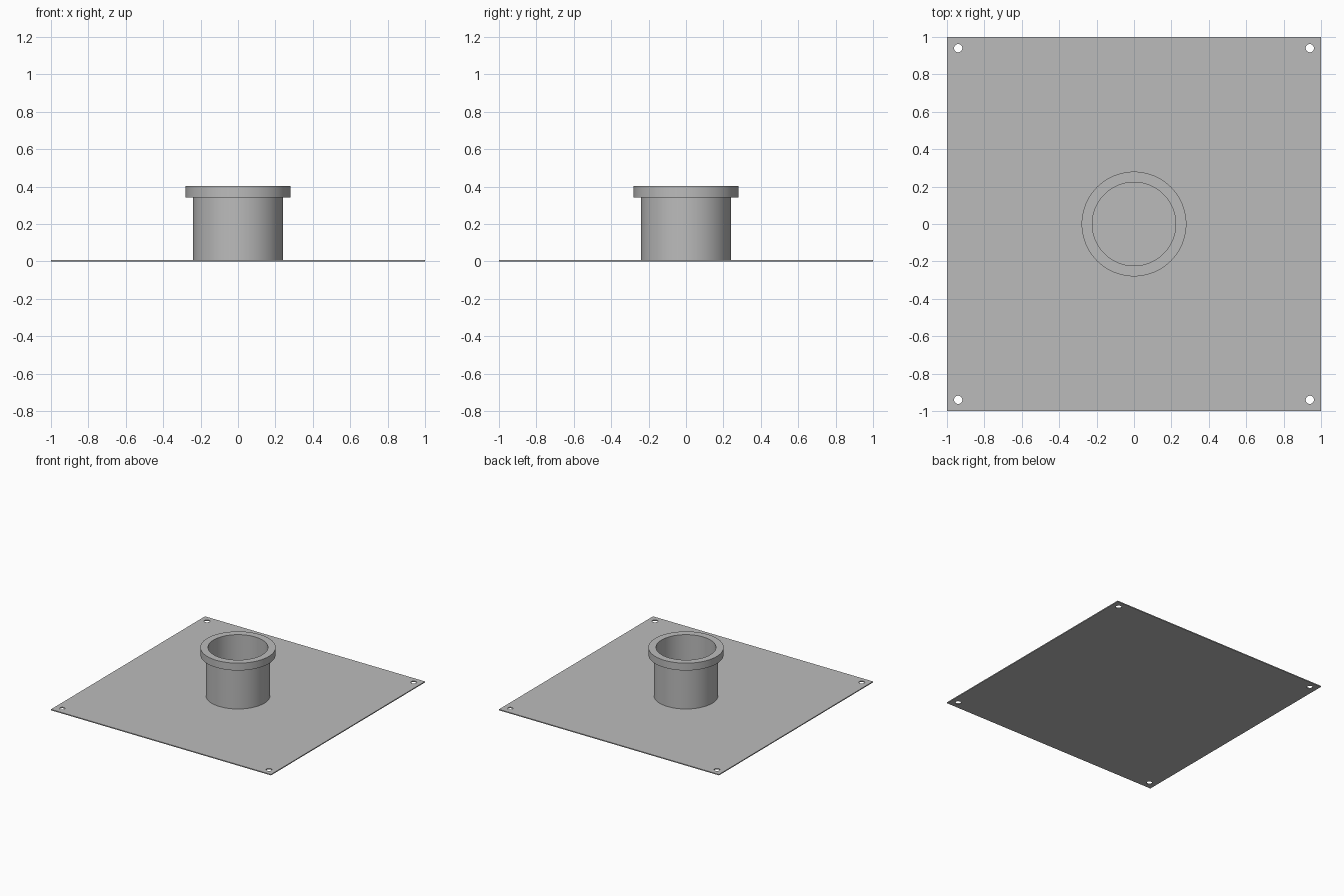
import bpy, bmesh, math
from mathutils import Matrix, Vector

cube = bpy.data.objects.get("Cube")
if cube:
    bpy.data.objects.remove(cube, do_unlink=True)

PLATE = 0.008      # plate thickness
HOLE = 0.94        # hole offset from the centre

grey = bpy.data.materials.new("plain_grey")
grey.use_nodes = True
colour = (0.5, 0.5, 0.5, 1)
grey.diffuse_color = colour
grey.node_tree.nodes["Principled BSDF"].inputs["Base Color"].default_value = colour


def make_object(name, bm):
    bmesh.ops.recalc_face_normals(bm, faces=bm.faces)
    mesh = bpy.data.meshes.new(name)
    bm.to_mesh(mesh)
    bm.free()
    mesh.materials.append(grey)
    obj = bpy.data.objects.new(name, mesh)
    bpy.context.collection.objects.link(obj)
    return obj


def smooth(obj):
    bpy.ops.object.select_all(action='DESELECT')
    obj.select_set(True)
    bpy.context.view_layer.objects.active = obj
    bpy.ops.object.shade_smooth_by_angle(angle=math.radians(30))


# Square base plate
bm = bmesh.new()
bmesh.ops.create_cube(bm, size=1, matrix=Matrix.Translation((0, 0, PLATE / 2))
                      @ Matrix.Diagonal((2, 2, PLATE, 1)))
plate = make_object("base_plate", bm)

# Corner screw holes
bm = bmesh.new()
for x in (-HOLE, HOLE):
    for y in (-HOLE, HOLE):
        bmesh.ops.create_cone(bm, cap_ends=True, segments=32, radius1=0.022, radius2=0.022,
                              depth=0.1, matrix=Matrix.Translation((x, y, 0)))
cutter = make_object("hole_cutter", bm)
cutter.hide_render = True
cut = plate.modifiers.new("screw_holes", 'BOOLEAN')
cut.object = cutter
cut.operation = 'DIFFERENCE'
cut.solver = 'EXACT'
bpy.context.view_layer.objects.active = plate
bpy.ops.object.modifier_apply(modifier=cut.name)
bpy.data.objects.remove(cutter, do_unlink=True)
smooth(plate)

# Hollow collar with a flanged rim, turned from one closed profile
profile = [(0.223, PLATE), (0.24, PLATE), (0.24, 0.343), (0.28, 0.343),
           (0.28, 0.403), (0.223, 0.403)]
bm = bmesh.new()
verts = [bm.verts.new((r, 0, z)) for r, z in profile]
edges = [bm.edges.new((v, verts[i - 1])) for i, v in enumerate(verts)]
bmesh.ops.spin(bm, geom=verts + edges, cent=Vector(), axis=(0, 0, 1),
               angle=math.tau, steps=96, use_merge=True)
bmesh.ops.remove_doubles(bm, verts=bm.verts, dist=0.0001)
smooth(make_object("flanged_collar", bm))
